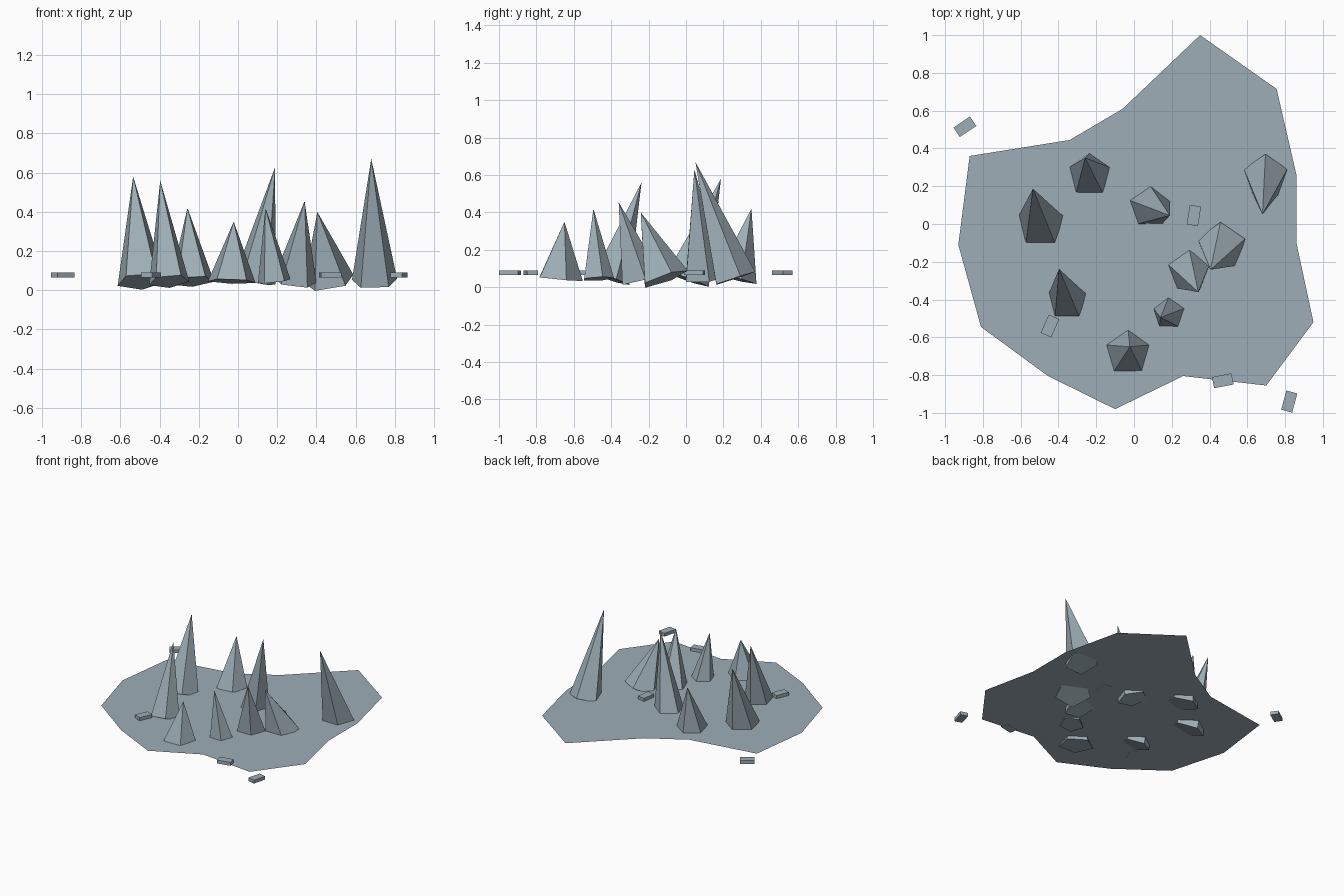
import bpy, bmesh, math
from mathutils import Vector, Matrix

if "Cube" in bpy.data.objects:
    bpy.data.objects.remove(bpy.data.objects["Cube"])

SHEET_Z = 0.065
BASE_Z = 0.045

stone = bpy.data.materials.new("blue_grey_stone")
stone.diffuse_color = (0.34, 0.42, 0.47, 1)
stone.use_nodes = True
stone.node_tree.nodes["Principled BSDF"].inputs["Base Color"].default_value = stone.diffuse_color


def finish(name, bm):
    mesh = bpy.data.meshes.new(name)
    bm.to_mesh(mesh)
    bm.free()
    mesh.materials.append(stone)
    obj = bpy.data.objects.new(name, mesh)
    bpy.context.collection.objects.link(obj)
    return obj


# Ground sheet: one flat irregular polygon without thickness
outline = [(0.35, 1.0), (-0.06, 0.61), (-0.34, 0.445), (-0.87, 0.36),
           (-0.93, -0.11), (-0.81, -0.545), (-0.455, -0.805), (-0.10, -0.98),
           (0.26, -0.805), (0.70, -0.855), (0.95, -0.52), (0.86, -0.10),
           (0.86, 0.26), (0.755, 0.715)]
bm = bmesh.new()
bm.faces.new([bm.verts.new((x, y, SHEET_Z)) for x, y in outline])
finish("ground_sheet", bm)


# Spikes: five-sided cones leaning from base centre to tip
def spike(index, base, radius, tip):
    b = Vector((base[0], base[1], BASE_Z))
    axis = Vector(tip) - b
    d = axis.normalized()
    rx = math.asin(-d.y)
    ry = math.atan2(d.x, d.z)
    turn = Matrix.Rotation(ry, 4, 'Y') @ Matrix.Rotation(rx, 4, 'X')
    bm = bmesh.new()
    ring = []
    for i in range(5):
        a = math.radians(90 + 72 * i)
        ring.append(bm.verts.new(
            b + turn @ Vector((radius * math.cos(a), radius * math.sin(a), 0))))
    top = bm.verts.new(tip)
    bm.faces.new(ring[::-1])
    for i in range(5):
        bm.faces.new((ring[i], ring[(i + 1) % 5], top))
    finish(f"spike_{index}", bm)


spikes = [  # base centre, radius, tip
    ((-0.493, 0.0), 0.129, (-0.535, 0.187, 0.58)),
    ((-0.235, 0.261), 0.119, (-0.258, 0.35, 0.42)),
    ((-0.352, -0.405), 0.108, (-0.397, -0.238, 0.56)),
    ((0.085, 0.09), 0.112, (0.19, 0.045, 0.63)),
    ((-0.032, -0.679), 0.128, (-0.022, -0.65, 0.35)),
    ((0.185, -0.473), 0.088, (0.14, -0.495, 0.42)),
    ((0.29, -0.25), 0.115, (0.34, -0.36, 0.455)),
    ((0.465, -0.117), 0.134, (0.405, -0.242, 0.40)),
    ((0.697, 0.255), 0.121, (0.68, 0.05, 0.67)),
]
for n, s in enumerate(spikes, 1):
    spike(n, *s)

# Loose flat blocks: centre x, y and heading
blocks = [(-0.895, 0.515, 34), (0.317, 0.045, 81), (-0.445, -0.54, 66),
          (0.47, -0.83, 11), (0.822, -0.94, 75)]
for n, (x, y, angle) in enumerate(blocks, 1):
    bm = bmesh.new()
    m = (Matrix.Translation((x, y, SHEET_Z + 0.012))
         @ Matrix.Rotation(math.radians(angle), 4, 'Z')
         @ Matrix.Diagonal((0.105, 0.06, 0.026, 1)))
    bmesh.ops.create_cube(bm, size=1, matrix=m)
    finish(f"loose_block_{n}", bm)
